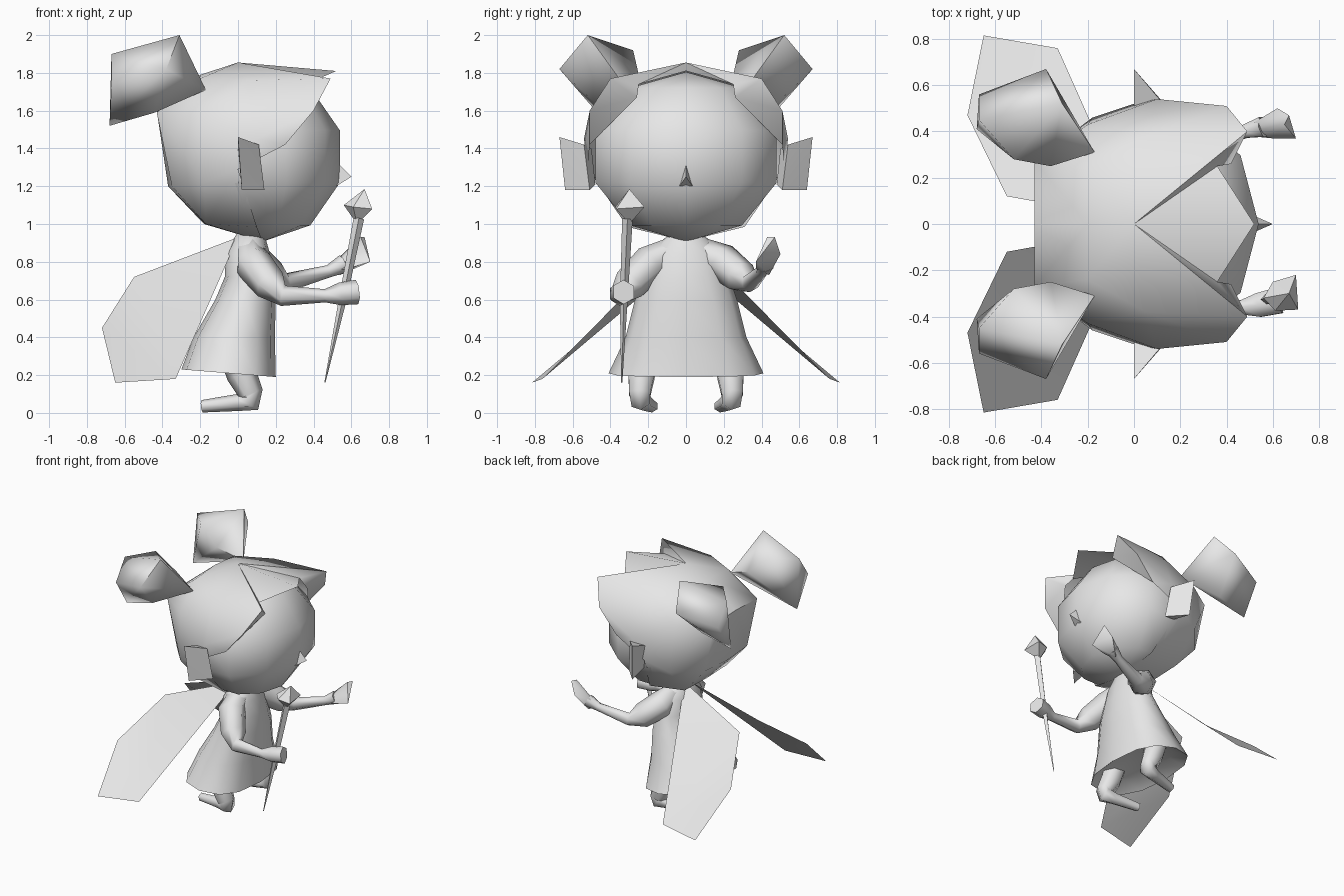
import bpy, bmesh, math
from mathutils import Vector

if "Cube" in bpy.data.objects:
    bpy.data.objects.remove(bpy.data.objects["Cube"])

grey = bpy.data.materials.new("light_grey")
grey.diffuse_color = (0.8, 0.8, 0.8, 1)
grey.use_nodes = True
grey.node_tree.nodes["Principled BSDF"].inputs["Base Color"].default_value = grey.diffuse_color


def finish(name, bm, angle=50):
    bmesh.ops.recalc_face_normals(bm, faces=bm.faces)
    me = bpy.data.meshes.new(name)
    bm.to_mesh(me)
    bm.free()
    me.materials.append(grey)
    me.shade_smooth()
    me.set_sharp_from_angle(angle=math.radians(angle))
    ob = bpy.data.objects.new(name, me)
    bpy.context.collection.objects.link(ob)
    return ob


def flip(p, s):
    return (p[0], p[1] * s, p[2])


def hull(name, pts, angle=50):
    bm = bmesh.new()
    for p in pts:
        bm.verts.new(p)
    bmesh.ops.convex_hull(bm, input=bm.verts[:])
    junk = [v for v in bm.verts if not v.link_faces]
    bmesh.ops.delete(bm, geom=junk, context='VERTS')
    return finish(name, bm, angle)


def skin(bm, rings):
    n = len(rings[0])
    for a, b in zip(rings, rings[1:]):
        for i in range(n):
            j = (i + 1) % n
            bm.faces.new((a[i], a[j], b[j], b[i]))
    bm.faces.new(rings[0])
    bm.faces.new(rings[-1])


def limb(name, path, sides=6, angle=75):
    """Tube along (x, y, z, radius) points."""
    bm = bmesh.new()
    pts = [Vector(p[:3]) for p in path]
    rings = []
    for k, p in enumerate(pts):
        d = (pts[min(k + 1, len(pts) - 1)] - pts[max(k - 1, 0)]).normalized()
        u = d.cross(Vector((0, 1, 0))).normalized()
        w = d.cross(u)
        ring = []
        for i in range(sides):
            t = 2 * math.pi * i / sides
            ring.append(bm.verts.new(p + (u * math.cos(t) + w * math.sin(t)) * path[k][3]))
        rings.append(ring)
    skin(bm, rings)
    return finish(name, bm, angle)


# Head: low-poly ball with a corner facing forward, open where the hair covers it
bm = bmesh.new()
bands = [math.radians(a) for a in (54, 18, -18, -54)]
rings = []
for a in bands:
    rings.append([bm.verts.new((0.13 + 0.43 * math.cos(a) * math.cos(i * math.pi / 5),
                                0.53 * math.cos(a) * math.sin(i * math.pi / 5),
                                1.357 + 0.45 * math.sin(a))) for i in range(10)])
skin(bm, rings)
for z, ring in ((1.805, rings[0]), (0.907, rings[-1])):
    cap = [f for f in bm.faces if len(f.verts) == 10 and ring[0] in f.verts]
    bmesh.ops.poke(bm, faces=cap)
    bm.verts.ensure_lookup_table()
    bm.verts[-1].co = (0.13, 0, z)
hidden = [f for f in bm.faces if f.calc_center_median().x < -0.05 and f.calc_center_median().z > 1.15]
bmesh.ops.delete(bm, geom=hidden, context='FACES')
finish("head", bm, 60)

# Nose
hull("nose", [(0.6, 0, 1.25), (0.53, 0, 1.32), (0.52, 0.035, 1.2), (0.52, -0.035, 1.2)], 80)

# Hair: half shell, mirrored across the middle
H = {
    "T": (0, 0, 1.855), "P": (0.52, 0, 1.81), "Q": (0.36, 0.25, 1.74), "K": (0.42, 0.26, 1.67),
    "R": (0.49, 0.40, 1.77), "S": (0.40, 0.51, 1.60), "V": (0.25, 0.51, 1.42),
    "B": (-0.2, 0, 1.79), "C": (-0.43, 0, 1.60), "D": (-0.37, 0, 1.20), "E": (-0.18, 0, 1.0),
    "b": (-0.2, 0.24, 1.77), "c": (-0.43, 0.27, 1.59), "d": (-0.35, 0.26, 1.20),
    "e": (-0.17, 0.26, 1.0), "M": (0.05, 0.38, 1.76), "N": (-0.2, 0.43, 1.58),
    "O": (-0.18, 0.46, 1.22), "U": (0.1, 0.54, 1.45), "W": (0.0, 0.52, 1.29),
    "Z": (0.13, 0, 0.908), "X": (0.1, 0.31, 0.985),
}
faces = ["TPQ", "TQR", "RQKS", "SKV", "TRM", "MRS", "MSU", "USV", "TMb", "TbB", "BbcC", "bMN",
         "bNc", "MUN", "CcdD", "cNOd", "NUWO", "UVW", "DdeE", "dOe", "OWe", "EeZ", "eXZ", "eWX"]
bm = bmesh.new()
for s in (1, -1):
    vs = {k: bm.verts.new(flip(p, s)) for k, p in H.items()}
    for f in faces:
        bm.faces.new([vs[k] for k in f])
bmesh.ops.remove_doubles(bm, verts=bm.verts, dist=0.0005)
finish("hair", bm, 60)


# Body and flared dress: rounded-square rings, with a recessed underside
def bulge(v, power):
    return math.copysign(abs(v) ** power, v)


bm = bmesh.new()
rings = []
for z, cx, rx, ry, pw in [(0.96, 0.07, 0.07, 0.07, 1), (0.91, 0.06, 0.09, 0.13, 1),
                          (0.84, 0.05, 0.12, 0.2, 1), (0.72, 0.06, 0.13, 0.23, 1),
                          (0.6, 0.04, 0.16, 0.27, 0.9), (0.4, -0.02, 0.215, 0.32, 0.8),
                          (0.21, -0.05, 0.25, 0.41, 0.8), (0.27, -0.04, 0.17, 0.3, 0.8)]:
    tilt = 0.08 if z < 0.3 else 0
    ring = []
    for i in range(12):
        t = i * math.pi / 6
        x = rx * bulge(math.cos(t), pw)
        ring.append(bm.verts.new((cx + x, ry * bulge(math.sin(t), pw), z - x * tilt)))
    rings.append(ring)
skin(bm, rings)
finish("dress", bm, 70)

for s, side in ((1, "left"), (-1, "right")):
    # Bun: blocky tapered lump behind the crown
    bun = [(-0.31, 0.52, 2.0), (-0.38, 0.67, 1.82), (-0.17, 0.31, 1.71), (-0.67, 0.56, 1.74),
           (-0.67, 0.45, 1.9), (-0.52, 0.28, 1.92), (-0.36, 0.25, 1.79), (-0.68, 0.41, 1.52),
           (-0.44, 0.43, 1.59)]
    hull(side + "_bun", [flip(p, s) for p in bun], 80)

    # Ear
    ear = [(0.0, 0.67, 1.46), (0.02, 0.64, 1.18), (0.11, 0.54, 1.42), (0.14, 0.51, 1.18),
           (0.0, 0.5, 1.4), (0.03, 0.48, 1.21)]
    hull(side + "_ear", [flip(p, s) for p in ear], 60)

    # Wing: single flat blade
    bm = bmesh.new()
    wing = [(0, 0.02, 0.93), (-0.55, 0.12, 0.72), (-0.72, 0.47, 0.45),
            (-0.65, 0.815, 0.16), (-0.33, 0.76, 0.18)]
    f = bm.faces.new([bm.verts.new(flip(p, s)) for p in wing])
    bmesh.ops.triangulate(bm, faces=[f])
    finish(side + "_wing", bm)

    # Bent leg with the shin trailing behind
    leg = [(-0.02, 0.23, 0.34, 0.09), (0.02, 0.235, 0.2, 0.08), (0.07, 0.245, 0.1, 0.065),
           (0.075, 0.24, 0.065, 0.058), (0.0, 0.22, 0.055, 0.045), (-0.19, 0.18, 0.035, 0.033)]
    limb(side + "_leg", [flip(p, s) + (p[3],) for p in leg])

# Raised left arm with a puffed sleeve and an open hand
limb("left_arm", [(0.06, 0.08, 0.85, 0.08), (0.08, 0.19, 0.8, 0.1), (0.18, 0.29, 0.72, 0.09),
                  (0.26, 0.34, 0.69, 0.05), (0.48, 0.4, 0.75, 0.033), (0.56, 0.42, 0.79, 0.05)])
hull("left_hand", [(0.5, 0.38, 0.75), (0.54, 0.44, 0.73), (0.52, 0.44, 0.81), (0.67, 0.47, 0.93),
                   (0.65, 0.43, 0.93), (0.7, 0.37, 0.8), (0.62, 0.5, 0.84), (0.6, 0.37, 0.77)], 60)

# Right arm with a puffed sleeve, reaching forward with a fist
limb("right_arm", [(0.06, -0.08, 0.85, 0.08), (0.08, -0.19, 0.79, 0.1), (0.17, -0.3, 0.68, 0.09),
                   (0.24, -0.35, 0.62, 0.055), (0.46, -0.36, 0.62, 0.035), (0.54, -0.35, 0.63, 0.06),
                   (0.63, -0.33, 0.64, 0.065)])

# Wand: thin tapered stick with a faceted gem
limb("wand_stick", [(0.46, -0.34, 0.16, 0.003), (0.55, -0.33, 0.58, 0.02),
                    (0.64, -0.31, 1.03, 0.028)], 4, 20)
hull("wand_gem", [(0.67, -0.3, 1.185), (0.63, -0.3, 1.0), (0.56, -0.32, 1.1), (0.71, -0.37, 1.08),
                  (0.7, -0.22, 1.09), (0.6, -0.25, 1.09), (0.61, -0.375, 1.09)], 20)
